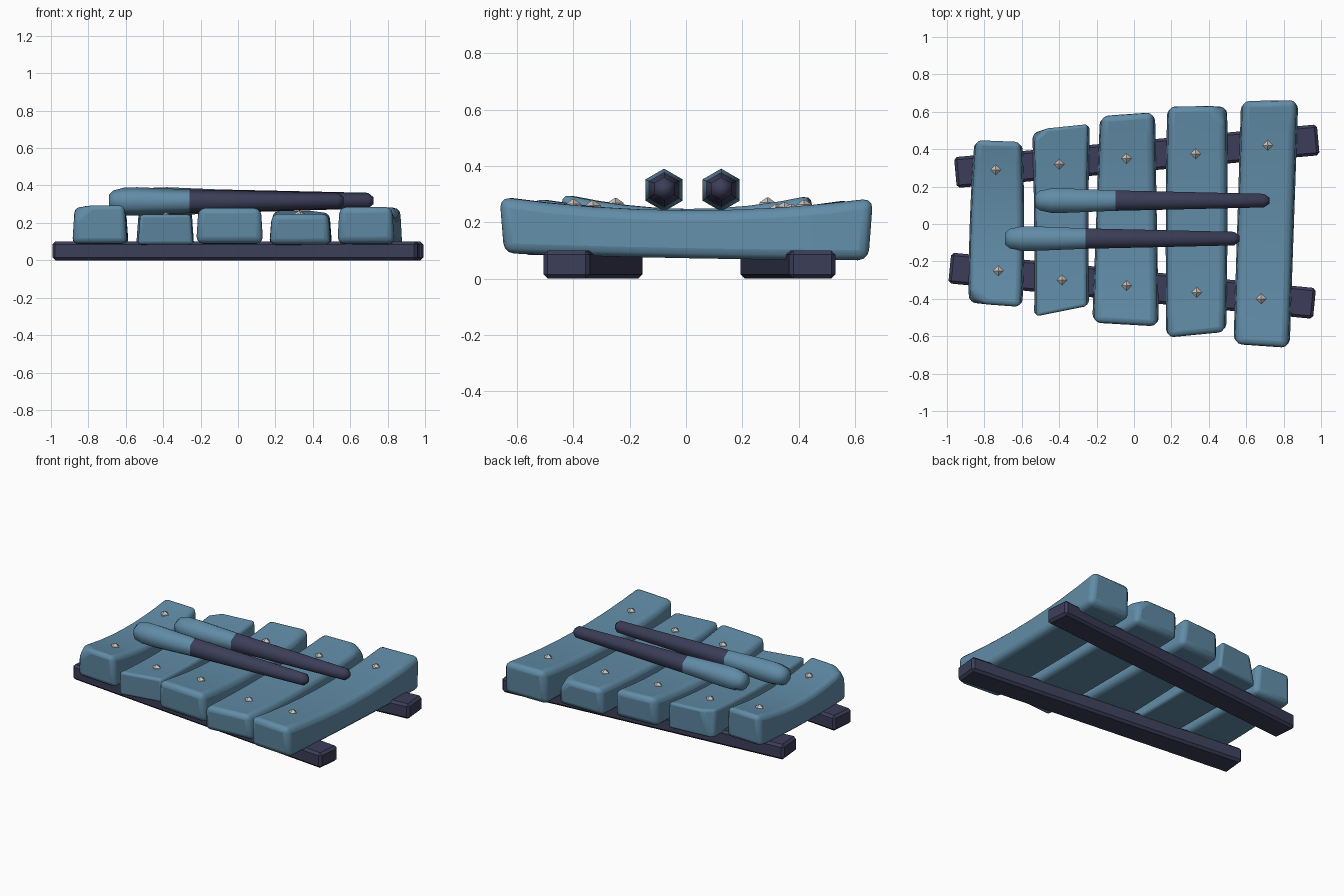
import bpy, bmesh, math
from mathutils import Vector

cube = bpy.data.objects.get("Cube")
if cube:
    bpy.data.objects.remove(cube, do_unlink=True)


def material(name, rgb):
    m = bpy.data.materials.new(name)
    m.use_nodes = True
    m.diffuse_color = (*rgb, 1)
    m.node_tree.nodes["Principled BSDF"].inputs["Base Color"].default_value = (*rgb, 1)
    return m


BLUE = material("blue_paint", (0.12, 0.265, 0.39))
DARK = material("dark_indigo", (0.045, 0.048, 0.1))
METAL = material("pale_metal", (0.6, 0.55, 0.52))


def finish(bm, name, mats, bevel=0, segments=1, smooth=None):
    bmesh.ops.recalc_face_normals(bm, faces=bm.faces)
    mesh = bpy.data.meshes.new(name)
    bm.to_mesh(mesh)
    bm.free()
    ob = bpy.data.objects.new(name, mesh)
    bpy.context.collection.objects.link(ob)
    for m in mats:
        mesh.materials.append(m)
    if bevel:
        mod = ob.modifiers.new("Bevel", 'BEVEL')
        mod.width, mod.segments = bevel, segments
        mod.limit_method, mod.angle_limit = 'ANGLE', math.radians(35)
    if smooth:
        bpy.ops.object.select_all(action='DESELECT')
        ob.select_set(True)
        bpy.context.view_layer.objects.active = ob
        bpy.ops.object.shade_smooth_by_angle(angle=math.radians(smooth))
    return ob


def loft(bm, rings):
    """Bridge equal vertex rings and cap both ends."""
    rings = [[bm.verts.new(p) for p in r] for r in rings]
    n = len(rings[0])
    for a, b in zip(rings, rings[1:]):
        for i in range(n):
            bm.faces.new((a[i], a[(i + 1) % n], b[(i + 1) % n], b[i]))
    bm.faces.new(rings[0])
    bm.faces.new(rings[-1])


# Rails: two splayed bevelled beams
def rail(name, a, b, width=0.165, height=0.1):
    a, b = Vector(a), Vector(b)
    side = (b - a).orthogonal().normalized() * width / 2
    bm = bmesh.new()
    loft(bm, [[(*(p + side * s), z) for s, z in ((-1, 0), (1, 0), (1, height), (-1, height))]
              for p in (a, b)])
    finish(bm, name, [DARK], 0.015)


rail("back_rail", (-0.955, 0.275), (0.985, 0.45))
rail("front_rail", (-0.985, -0.235), (0.965, -0.425))


# Bars: sagging planks lofted between four outline corners
def bar(name, fl, fr, bl, br, top, sag, bottom, bulge, chip=None):
    fl, fr, bl, br = map(Vector, (fl, fr, bl, br))
    rings = []
    steps = 8
    for k in range(steps + 1):
        t = k / steps
        bend = 1 - (2 * t - 1) ** 2
        out = Vector((bulge * bend, 0))
        left, right = fl.lerp(bl, t) - out, fr.lerp(br, t) + out
        zt = top[0] * (1 - t) + top[1] * t - sag * bend
        zb = bottom[0] * (1 - t) + bottom[1] * t - 0.005 * bend
        rise = 0.012
        shrink = 0.975
        rings.append([(left.x, left.y * shrink, zb), (right.x, right.y * shrink, zb),
                      (right.x - rise, right.y, zt), (left.x + rise, left.y, zt)])
    bm = bmesh.new()
    loft(bm, rings)
    if chip:
        point, normal = chip
        cut = bmesh.ops.bisect_plane(bm, geom=bm.verts[:] + bm.edges[:] + bm.faces[:],
                                     plane_co=point, plane_no=normal, clear_outer=True)
        edges = [e for e in cut["geom_cut"] if isinstance(e, bmesh.types.BMEdge)]
        bmesh.ops.holes_fill(bm, edges=edges)
    return finish(bm, name, [BLUE], 0.036, 3, 40)


bars = [
    bar("bar_1", (-0.885, -0.425), (-0.595, -0.445), (-0.855, 0.45), (-0.595, 0.44),
        (0.30, 0.295), 0.05, (0.09, 0.09), 0.01, ((-0.84, -0.41, 0.27), (-1, -1, 1))),
    bar("bar_2", (-0.535, -0.495), (-0.24, -0.44), (-0.545, 0.505), (-0.235, 0.535),
        (0.245, 0.265), 0.025, (0.085, 0.085), -0.005, ((-0.52, 0.475, 0.2), (-1, 1, 0.2))),
    bar("bar_3", (-0.225, -0.53), (0.135, -0.55), (-0.185, 0.58), (0.115, 0.6),
        (0.285, 0.28), 0.045, (0.09, 0.09), 0),
    bar("bar_4", (0.17, -0.61), (0.495, -0.58), (0.175, 0.63), (0.5, 0.635),
        (0.25, 0.265), 0.025, (0.085, 0.085), 0.005, ((0.475, 0.6, 0.23), (1, 0.6, 1))),
    bar("bar_5", (0.53, -0.645), (0.835, -0.665), (0.57, 0.66), (0.88, 0.665),
        (0.29, 0.285), 0.045, (0.09, 0.065), 0),
]

# Nails: small four-sided studs resting on the bar tops
nail_spots = [((-0.725, -0.25), (-0.74, 0.29)), ((-0.385, -0.3), (-0.40, 0.32)),
              ((-0.04, -0.33), (-0.04, 0.35)), ((0.335, -0.365), (0.33, 0.375)),
              ((0.68, -0.4), (0.715, 0.42))]
bpy.context.view_layer.update()
for i, (ob, spots) in enumerate(zip(bars, nail_spots), 1):
    for place, (x, y) in zip(("front", "back"), spots):
        hit, loc, _, _ = ob.ray_cast((x, y, 1), (0, 0, -1))
        z = loc.z if hit else 0.25
        bm = bmesh.new()
        loft(bm, [[(x + r * math.cos(a * math.pi / 2), y + r * math.sin(a * math.pi / 2), z + h)
                   for a in range(4)] for r, h in ((0.028, -0.008), (0.028, 0.003), (0.004, 0.02))])
        finish(bm, f"{place}_nail_{i}", [METAL])


# Mallets: tapered six-sided sticks with a blue head and dark handle
def mallet(name, x0, y):
    profile = [(0, 0.035), (0.025, 0.06), (0.085, 0.075), (0.15, 0.076), (0.43, 0.063),
               (1.225, 0.042), (1.255, 0.018)]
    bm = bmesh.new()
    rings = [[(x0 + d, y + r * math.sin(a * math.pi / 3),
               0.314 + 0.004 * d + r * math.cos(a * math.pi / 3)) for a in range(6)]
             for d, r in profile]
    loft(bm, rings)
    for f in bm.faces:
        f.material_index = int(f.calc_center_median().x > x0 + 0.43)
    finish(bm, name, [BLUE, DARK], smooth=62)


mallet("back_mallet", -0.53, 0.125)
mallet("front_mallet", -0.69, -0.078)
